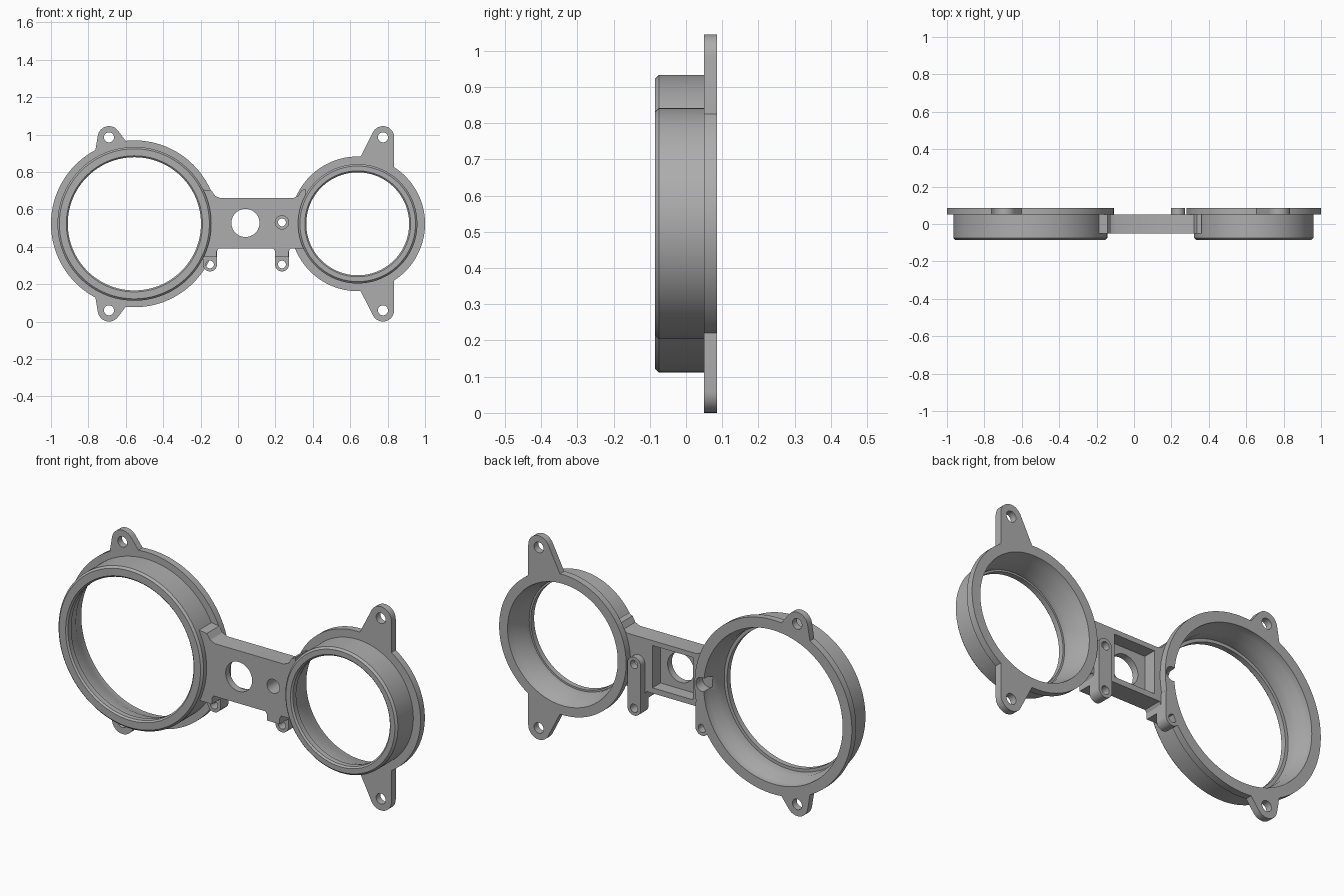
import bpy
import bmesh
from math import cos, sin, pi
from mathutils import Vector
from mathutils.geometry import convex_hull_2d

if "Cube" in bpy.data.objects:
    bpy.data.objects.remove(bpy.data.objects["Cube"])

grey = bpy.data.materials.new("plain grey")
grey.use_nodes = True
grey.diffuse_color = (0.42, 0.42, 0.42, 1)
grey.node_tree.nodes["Principled BSDF"].inputs["Base Color"].default_value = (0.42, 0.42, 0.42, 1)

MID = 0.5225            # height of the ring centres
FRONT, BACK = -0.085, 0.085
SEAM = 0.05             # front of the flanges, back of the bridge


def loft(name, rings):
    """Solid through matching closed loops, capped at both ends."""
    bm = bmesh.new()
    loops = [[bm.verts.new(p) for p in ring] for ring in rings]
    n = len(loops[0])
    for a, b in zip(loops, loops[1:]):
        for i in range(n):
            j = (i + 1) % n
            bm.faces.new((a[i], a[j], b[j], b[i]))
    bm.faces.new(loops[0])
    bm.faces.new(loops[-1])
    bmesh.ops.recalc_face_normals(bm, faces=bm.faces)
    mesh = bpy.data.meshes.new(name)
    bm.to_mesh(mesh)
    bm.free()
    mesh.materials.append(grey)
    obj = bpy.data.objects.new(name, mesh)
    bpy.context.collection.objects.link(obj)
    return obj


def circle(x, z, r, n=32):
    return [Vector((x + r * cos(2 * pi * i / n), z + r * sin(2 * pi * i / n))) for i in range(n)]


def prism(name, outline, y0, y1):
    return loft(name, [[(p[0], y, p[1]) for p in outline] for y in (y0, y1)])


def hull(name, points, y0, y1):
    points = [Vector(p) for p in points]
    return prism(name, [points[i] for i in convex_hull_2d(points)], y0, y1)


def rod(x, z, r, y0, y1, n=32):
    return prism("cutter", circle(x, z, r, n), y0, y1)


def lathe(name, x, profile):
    return loft(name, [[(p.x, y, p.y) for p in circle(x, MID, r, 128)] for r, y in profile])


def combine(target, tool, operation):
    mod = target.modifiers.new("combine", 'BOOLEAN')
    mod.operation, mod.object, mod.solver = operation, tool, 'EXACT'
    bpy.context.view_layer.objects.active = target
    bpy.ops.object.modifier_apply(modifier=mod.name)
    bpy.data.objects.remove(tool)


def add(target, tool):
    combine(target, tool, 'UNION')


def cut(target, tool):
    combine(target, tool, 'DIFFERENCE')


def ring_mount(name, x, barrel, flange, bore, ear_x, ear_base):
    """Chamfered barrel with rear flange, two screw ears and a stepped bore."""
    body = lathe(name, x, [(barrel - 0.01, FRONT), (barrel, FRONT + 0.01), (barrel, SEAM),
                           (flange, SEAM), (flange, BACK)])
    for side in (1, -1):
        ear = circle(ear_x, MID + side * 0.4625, 0.06)
        ear += [(px, MID + side * dz) for px, dz in ear_base]
        add(body, hull("ear", ear, SEAM, BACK))
    cut(body, lathe("bore", x, bore))
    for side in (1, -1):
        cut(body, rod(ear_x, MID + side * 0.4625, 0.027, 0, 0.2))
    return body


# Ring mounts
large_ring = ring_mount(
    "large_ring_mount", -0.554, 0.411, 0.446,
    [(0.364, -0.1), (0.364, FRONT), (0.356, -0.077), (0.356, -0.05), (0.372, -0.05),
     (0.372, 0.01), (0.392, 0.05), (0.395, 0.1)],
    -0.69, [(-0.768, 0.36), (-0.59, 0.43), (-0.69, 0.40)])
small_ring = ring_mount(
    "small_ring_mount", 0.64, 0.319, 0.36,
    [(0.283, -0.1), (0.283, FRONT), (0.275, -0.077), (0.275, -0.05), (0.284, -0.05),
     (0.284, -0.02), (0.304, 0.05), (0.316, 0.1)],
    0.775, [(0.835, 0.28), (0.648, 0.345), (0.70, 0.30)])

# Bridge plate with flared ends
bridge = prism("bridge", [(-0.22, 0.39), (0.36, 0.39), (0.36, 0.71), (0.338, 0.70), (0.322, 0.672),
                          (0.295, 0.66), (-0.095, 0.66), (-0.122, 0.672), (-0.142, 0.70),
                          (-0.22, 0.71)], -0.05, SEAM)

# Screw bosses hanging below the bridge, the right-hand one with a long rear rib
for x, top in ((-0.15, 0.42), (0.235, 0.53)):
    add(bridge, prism("shoulder", [(x - 0.052, 0.40), (x - 0.036, 0.375), (x - 0.036, 0.345),
                                   (x + 0.036, 0.345), (x + 0.036, 0.375), (x + 0.052, 0.40)],
                      -0.049, 0.049))
    add(bridge, hull("boss", circle(x, 0.305, 0.037) + circle(x, 0.40, 0.037), 0.02, 0.0845))
    add(bridge, hull("rib", circle(x, 0.305, 0.0372) + circle(x, top, 0.0372), 0.04, BACK))
    cut(bridge, rod(x, 0.305, 0.021, -0.2, 0.2))

# Central window, rear pocket and counterbored screw hole
cut(bridge, prism("pocket", [(-0.075, 0.418), (0.155, 0.418), (0.155, 0.635), (-0.075, 0.635)],
                  -0.015, 0.2))
cut(bridge, rod(0.04, 0.527, 0.075, -0.2, 0.2, 64))
cut(bridge, rod(0.235, 0.53, 0.021, -0.2, 0.2))
cut(bridge, rod(0.235, 0.53, 0.036, -0.2, SEAM))

# Trim the bridge inside the barrel walls and sink the flange recess
cut(bridge, rod(-0.554, MID, 0.40, -0.2, 0.2, 128))
cut(bridge, rod(0.64, MID, 0.312, -0.2, 0.2, 128))
for part in (large_ring, bridge):
    cut(part, rod(-0.15, 0.53, 0.035, 0.03, 0.2))

# Smooth round walls, crisp edges
bpy.ops.object.select_all(action='DESELECT')
for part in (large_ring, small_ring, bridge):
    part.select_set(True)
bpy.context.view_layer.objects.active = bridge
bpy.ops.object.shade_smooth_by_angle()
